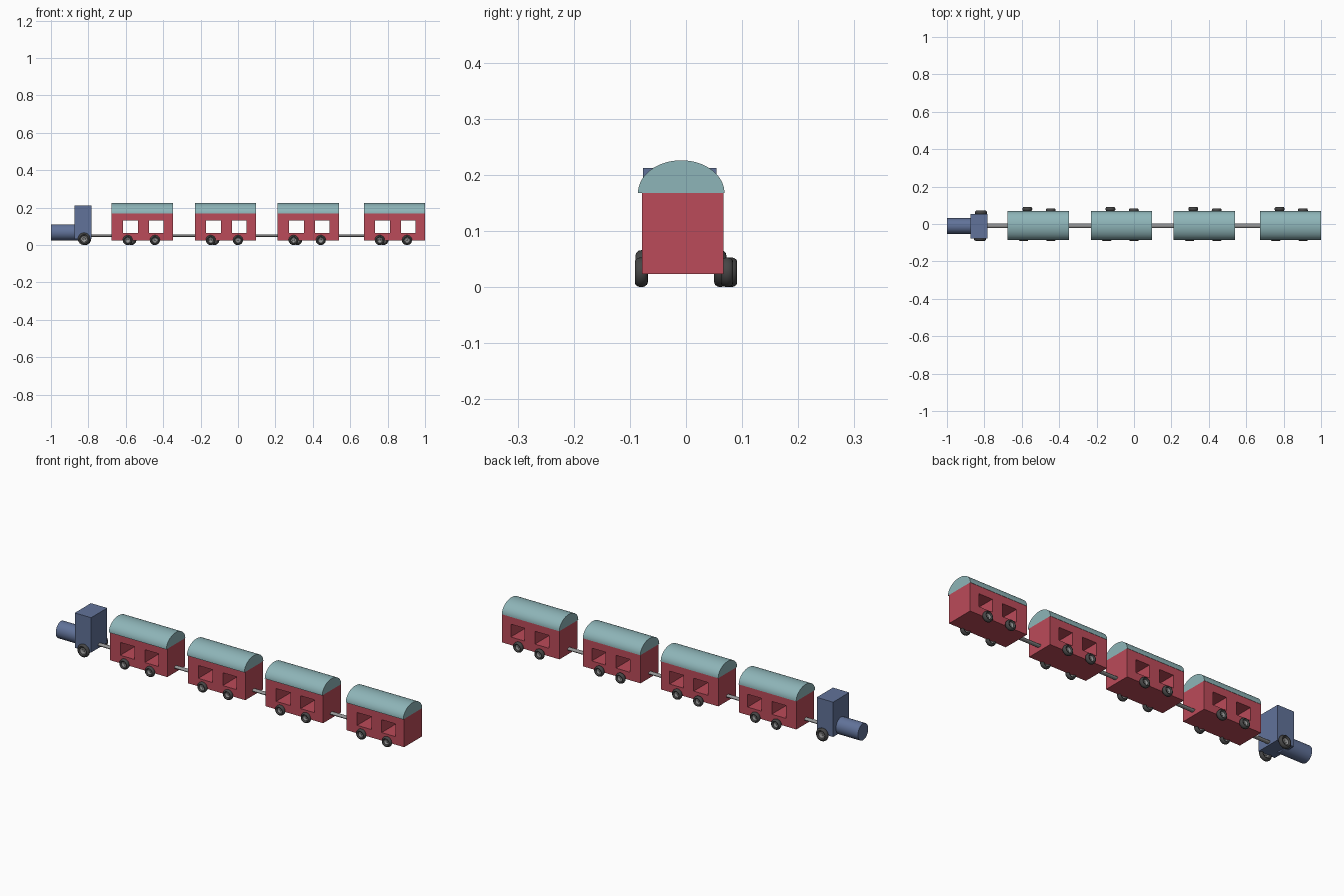
import bpy, bmesh, math
from mathutils import Matrix

if "Cube" in bpy.data.objects:
    bpy.data.objects.remove(bpy.data.objects["Cube"])


def material(name, rgb):
    m = bpy.data.materials.new(name)
    m.diffuse_color = (*rgb, 1)
    m.use_nodes = True
    m.node_tree.nodes["Principled BSDF"].inputs["Base Color"].default_value = m.diffuse_color
    return m


RED = material("red_paint", (0.50, 0.07, 0.10))
TEAL = material("teal_paint", (0.27, 0.46, 0.48))
BLUE = material("blue_paint", (0.12, 0.17, 0.32))
RUBBER = material("dark_rubber", (0.06, 0.06, 0.06))
STEEL = material("steel", (0.30, 0.30, 0.30))


def finish(name, bm, mat, smooth=False):
    bmesh.ops.recalc_face_normals(bm, faces=bm.faces)
    me = bpy.data.meshes.new(name)
    bm.to_mesh(me)
    bm.free()
    ob = bpy.data.objects.new(name, me)
    bpy.context.collection.objects.link(ob)
    me.materials.append(mat)
    if smooth:
        bpy.ops.object.select_all(action='DESELECT')
        ob.select_set(True)
        bpy.context.view_layer.objects.active = ob
        bpy.ops.object.shade_smooth_by_angle(angle=math.radians(35))
    return ob


def box(name, x, y, z, mat):
    bm = bmesh.new()
    centre = [(a + b) / 2 for a, b in (x, y, z)]
    size = [b - a for a, b in (x, y, z)]
    bmesh.ops.create_cube(bm, size=1, matrix=Matrix.Translation(centre) @ Matrix.Diagonal((*size, 1)))
    return finish(name, bm, mat)


def extrude_x(name, outline, x0, x1, mat):
    """Solid from a (y, z) outline swept along x."""
    bm = bmesh.new()
    face = bm.faces.new([bm.verts.new((x0, y, z)) for y, z in outline])
    new = bmesh.ops.extrude_face_region(bm, geom=[face], use_keep_orig=True)["geom"]
    bmesh.ops.translate(bm, vec=(x1 - x0, 0, 0), verts=[v for v in new if isinstance(v, bmesh.types.BMVert)])
    return finish(name, bm, mat, smooth=True)


def ellipse(cy, cz, ry, rz, n, sweep=2 * math.pi):
    count = n if sweep > 6 else n + 1
    return [(cy + ry * math.cos(sweep * i / n), cz + rz * math.sin(sweep * i / n)) for i in range(count)]


def lathe_y(name, profile, x, y, z, mat, closed):
    """Revolve a (radius, y) profile about a wheel axle."""
    bm = bmesh.new()
    vs = [bm.verts.new((x + r, y + d, z)) for r, d in profile]
    pairs = list(zip(vs, vs[1:])) + ([(vs[-1], vs[0])] if closed else [])
    edges = [bm.edges.new(p) for p in pairs]
    bmesh.ops.spin(bm, geom=vs + edges, cent=(x, y, z), axis=(0, 1, 0), angle=2 * math.pi, steps=32)
    bmesh.ops.remove_doubles(bm, verts=bm.verts, dist=1e-5)
    return finish(name, bm, mat, smooth=True)


def wheel(name, x, y, r):
    s = r / 0.027
    tyre = [(r - 0.0075 * s + a * s, d) for a, d in ellipse(0, 0, 0.0075, 0.011, 12)]
    lathe_y(name + "_tyre", tyre, x, y, r, RUBBER, True)
    rim = [(0, -.004), (.005 * s, -.004), (.006 * s, -.002), (.013 * s, -.006), (.015 * s, -.006),
           (.015 * s, .006), (.013 * s, .006), (.006 * s, .002), (.005 * s, .004), (0, .004)]
    lathe_y(name + "_rim", rim, x, y, r, STEEL, False)


def carriage_body(name, x0, x1):
    """Box pierced crosswise by two square windows, built as an x-z grid."""
    xs = [x0, x0 + .06, x0 + .14, x0 + .199, x0 + .277, x1]
    zs = [.023, .064, .13, .168]
    bm = bmesh.new()
    v = [[bm.verts.new((x, -.078, z)) for z in zs] for x in xs]
    faces = [bm.faces.new((v[i][j], v[i + 1][j], v[i + 1][j + 1], v[i][j + 1]))
             for i in range(5) for j in range(3) if not (j == 1 and i in (1, 3))]
    new = bmesh.ops.extrude_face_region(bm, geom=faces, use_keep_orig=True)["geom"]
    bmesh.ops.translate(bm, vec=(0, .145, 0), verts=[g for g in new if isinstance(g, bmesh.types.BMVert)])
    finish(name, bm, RED)


# Locomotive
extrude_x("boiler", ellipse(-.011, .068, .042, .043, 32), -1.0, -.85, BLUE)
box("cab", (-.875, -.782), (-.077, .054), (.033, .212), BLUE)
wheel("engine_front_wheel", -.823, -.079, .033)
wheel("engine_back_wheel", -.818, .061, .033)

# Carriages with rounded roofs and four wheels each
cars = [(-.675, -.348), (-.231, .096), (.212, .539), (.673, 1.0)]
for n, (x0, x1) in enumerate(cars, 1):
    carriage_body(f"carriage_{n}_body", x0, x1)
    extrude_x(f"carriage_{n}_roof", ellipse(-.0085, .168, .077, .058, 32, math.pi), x0, x1, TEAL)
    wheel(f"carriage_{n}_front_wheel_a", x0 + .085, -.080, .0265)
    wheel(f"carriage_{n}_front_wheel_b", x0 + .231, -.080, .0265)
    wheel(f"carriage_{n}_back_wheel_a", x0 + .105, .080, .0265)
    wheel(f"carriage_{n}_back_wheel_b", x0 + .230, .073, .0265)

# Coupling rods between the vehicles
ends = [(-.80, -.66), (-.36, -.22), (.085, .225), (.53, .685)]
for n, (a, b) in enumerate(ends, 1):
    extrude_x(f"coupling_rod_{n}", ellipse(-.009, .049, .012, .007, 16), a, b, STEEL)
